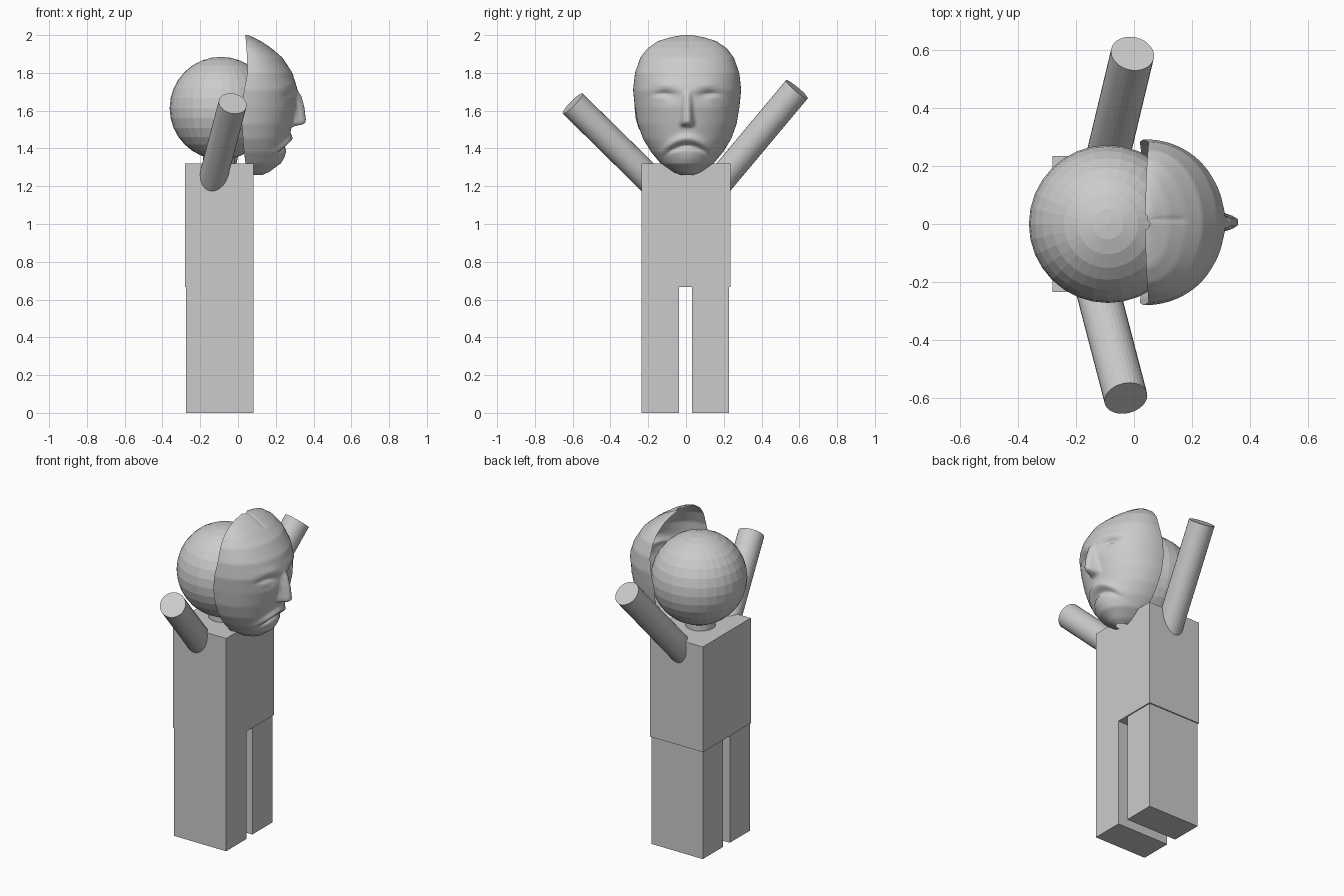
import bpy, bmesh
from math import sin, cos, pi, exp
from mathutils import Vector

if "Cube" in bpy.data.objects:
    bpy.data.objects.remove(bpy.data.objects["Cube"])


def finish(name, bm, smooth=False):
    me = bpy.data.meshes.new(name)
    bm.to_mesh(me)
    bm.free()
    for p in me.polygons:
        p.use_smooth = smooth
    ob = bpy.data.objects.new(name, me)
    bpy.context.collection.objects.link(ob)
    return ob


def box(name, lo, hi):
    lo, hi = Vector(lo), Vector(hi)
    bm = bmesh.new()
    bmesh.ops.create_cube(bm, size=1)
    bmesh.ops.scale(bm, vec=hi - lo, verts=bm.verts)
    bmesh.ops.translate(bm, vec=(lo + hi) / 2, verts=bm.verts)
    return finish(name, bm)


def rod(name, a, b, r):
    a, b = Vector(a), Vector(b)
    bm = bmesh.new()
    bmesh.ops.create_cone(bm, cap_ends=True, segments=32, radius1=r, radius2=r, depth=(b - a).length)
    ob = finish(name, bm)
    ob.location = (a + b) / 2
    ob.rotation_euler = (b - a).to_track_quat('Z', 'Y').to_euler()
    return ob


# Body and legs
box("torso", (-0.28, -0.235, 0.667), (0.083, 0.235, 1.32))
box("leg_a", (-0.275, -0.235, 0), (0.083, -0.037, 0.667))
box("leg_b", (-0.275, 0.032, 0), (0.076, 0.228, 0.667))

# Raised arms and neck
rod("arm_a", (-0.14, -0.17, 1.215), (-0.028, -0.60, 1.638), 0.075)
rod("arm_b", (-0.105, 0.17, 1.215), (-0.005, 0.587, 1.713), 0.075)
rod("neck", (-0.1, 0, 1.30), (-0.1, 0, 1.40), 0.085)

# Ball head
bm = bmesh.new()
bmesh.ops.create_uvsphere(bm, u_segments=32, v_segments=16, radius=0.272)
finish("head", bm).location = (-0.09, 0, 1.613)

# Mask sections: height, half width, front x, rim x
SECTIONS = [
    (1.260, 0.035, 0.13, 0.07), (1.275, 0.075, 0.165, 0.05), (1.32, 0.14, 0.222, 0.04),
    (1.38, 0.19, 0.25, 0.032), (1.45, 0.233, 0.268, 0.026), (1.53, 0.262, 0.288, 0.022),
    (1.62, 0.277, 0.308, 0.020), (1.71, 0.286, 0.315, 0.033), (1.80, 0.276, 0.288, 0.05),
    (1.88, 0.248, 0.236, 0.048), (1.93, 0.21, 0.178, 0.045), (1.968, 0.155, 0.122, 0.042),
    (1.988, 0.09, 0.08, 0.04), (2.0, 0.025, 0.055, 0.038)]


def section(z):
    for a, b in zip(SECTIONS, SECTIONS[1:]):
        if z <= b[0]:
            t = (z - a[0]) / (b[0] - a[0])
            return [p + (q - p) * t for p, q in zip(a[1:], b[1:])]
    return SECTIONS[-1][1:]


def bump(d, s):
    return exp(-(d / s) ** 2)


def features(y, z):
    a = abs(y)
    d = 0.0
    # Nose with a flat underside
    if 1.515 < z < 1.71:
        t = min((1.71 - z) / 0.16, 1)
        h = 0.012 + 0.055 * t if z > 1.53 else 0.067 * (z - 1.515) / 0.015
        d += h * exp(-(a / (0.016 + 0.014 * t)) ** 4) * min((1.71 - z) / 0.03, 1)
    # Eye sockets, eyeballs, lid slits and brows
    d -= 0.024 * bump(a - 0.115, 0.055) * bump(z - 1.68, 0.032)
    d += 0.014 * bump(a - 0.125, 0.04) * bump(z - 1.668, 0.02)
    d -= 0.010 * bump(a - 0.125, 0.045) * bump(z - 1.69 + 2 * (a - 0.125) ** 2, 0.007)
    d += 0.006 * bump(a - 0.11, 0.07) * bump(z - 1.735, 0.022)
    # Drooping moustache, mouth slit and chin
    arch = 1.452 - 3.6 * a * a
    d += 0.020 * bump(z - arch, 0.022) * exp(-(a / 0.125) ** 6)
    d -= 0.016 * bump(z - arch + 0.038, 0.012) * exp(-(a / 0.11) ** 6)
    d += 0.008 * bump(a, 0.08) * bump(z - 1.35, 0.035)
    # Parting on the crown
    if z > 1.93:
        d -= 0.008 * bump(y - 0.01, 0.008)
    return d


# Hollow face mask as an open curved sheet
ROWS, COLS = 90, 72
bm = bmesh.new()
grid = []
for i in range(ROWS + 1):
    s = i / ROWS
    z = 1.26 + 0.74 * (0.75 * s + 0.25 * (1 - cos(pi * s)) / 2)
    w, front, rim = section(z)
    row = []
    for j in range(COLS + 1):
        a = -pi / 2 + pi * j / COLS
        y = w * sin(a)
        x = rim + (front - rim) * max(cos(a), 0) ** 0.95 + features(y, z) * max(cos(a), 0) ** 0.3
        row.append(bm.verts.new((x, y + 0.006, z)))
    grid.append(row)
for r0, r1 in zip(grid, grid[1:]):
    for j in range(COLS):
        bm.faces.new((r0[j], r0[j + 1], r1[j + 1], r1[j]))
finish("face_mask", bm, smooth=True)
